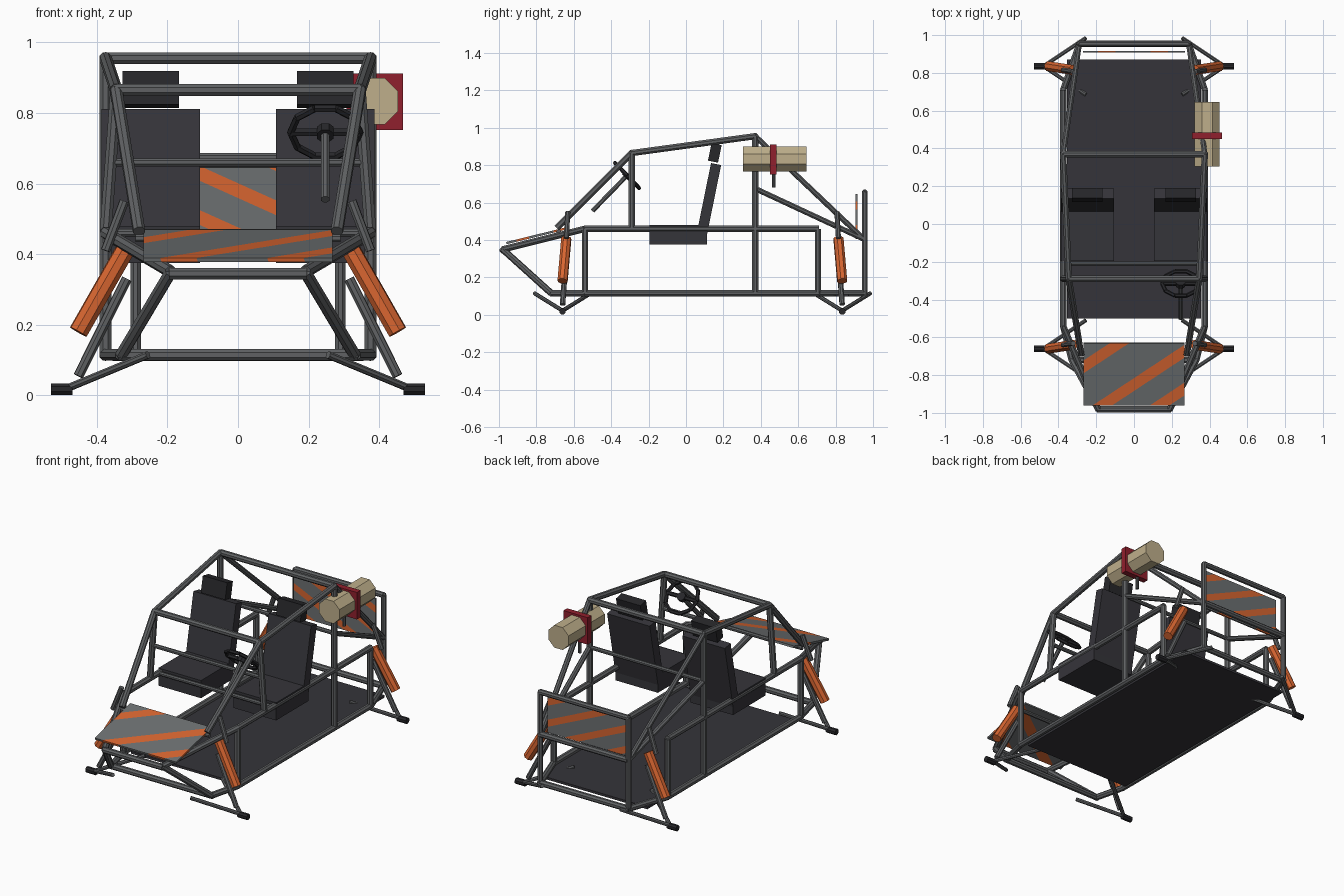
import bpy, bmesh, math
from mathutils import Vector, Matrix

if "Cube" in bpy.data.objects:
    bpy.data.objects.remove(bpy.data.objects["Cube"])


def material(name, r, g, b):
    m = bpy.data.materials.new(name)
    m.diffuse_color = (r, g, b, 1)
    m.use_nodes = True
    m.node_tree.nodes["Principled BSDF"].inputs["Base Color"].default_value = m.diffuse_color
    return m


GREY = material("tube grey", 0.115, 0.12, 0.125)
PANEL = material("panel grey", 0.15, 0.16, 0.165)
ORANGE = material("orange", 0.68, 0.13, 0.03)
SEAT = material("seat charcoal", 0.036, 0.035, 0.042)
FLOOR = material("floor charcoal", 0.035, 0.034, 0.041)
BLACK = material("black", 0.02, 0.02, 0.023)
TAN = material("tan", 0.52, 0.43, 0.26)
RED = material("red", 0.28, 0.014, 0.026)


def finish(name, bm, *mats):
    me = bpy.data.meshes.new(name)
    bmesh.ops.recalc_face_normals(bm, faces=bm.faces)
    bm.to_mesh(me)
    bm.free()
    for m in mats:
        me.materials.append(m)
    ob = bpy.data.objects.new(name, me)
    bpy.context.collection.objects.link(ob)
    return ob


def add_tube(bm, a, b, r, sides=8):
    a, b = Vector(a), Vector(b)
    d = b - a
    mat = Matrix.Translation((a + b) / 2) @ d.to_track_quat('Z', 'Y').to_matrix().to_4x4() \
        @ Matrix.Rotation(math.pi / sides, 4, 'Z')
    bmesh.ops.create_cone(bm, cap_ends=True, segments=sides, radius1=r, radius2=r,
                          depth=d.length, matrix=mat)


def tubes(name, paths, r, mat, mirror=True, sides=8):
    """Straight tubes along each path, optionally copied to the other side."""
    bm = bmesh.new()
    for path in paths:
        for s in ((1, -1) if mirror else (1,)):
            pts = [(s * x, y, z) for x, y, z in path]
            for a, b in zip(pts, pts[1:]):
                add_tube(bm, a, b, r, sides)
            for p in pts[1:-1]:
                bmesh.ops.create_icosphere(bm, subdivisions=1, radius=r,
                                           matrix=Matrix.Translation(p))
    return finish(name, bm, mat)


def box(name, centre, size, mat, tilt=0):
    bm = bmesh.new()
    bmesh.ops.create_cube(bm, size=1, matrix=Matrix.Translation(centre)
                          @ Matrix.Rotation(tilt, 4, 'X') @ Matrix.Diagonal((*size, 1)))
    return finish(name, bm, mat)


def striped_plate(name, centre, size, tilt, normal, bands, half):
    """Plate cut along slanted planes; faces inside a band become orange."""
    bm = bmesh.new()
    bmesh.ops.create_cube(bm, size=1, matrix=Matrix.Translation(centre)
                          @ Matrix.Rotation(tilt, 4, 'X') @ Matrix.Diagonal((*size, 1)))
    n = Vector(normal)
    for c in bands:
        for k in (c - half, c + half):
            geom = bm.verts[:] + bm.edges[:] + bm.faces[:]
            bmesh.ops.bisect_plane(bm, geom=geom, plane_co=n * (k / n.length_squared),
                                   plane_no=n)
    for f in bm.faces:
        s = f.calc_center_median().dot(n)
        f.material_index = int(any(abs(s - c) < half for c in bands))
    return finish(name, bm, PANEL, ORANGE)


R = 0.018
W = 0.375

# Main cage: hoops, roof rails and windscreen posts
tubes("main_hoop", [[(-W, 0.37, 0.115), (-W, 0.37, 0.955), (W, 0.37, 0.955),
                     (W, 0.37, 0.115)]], R, GREY, False)
tubes("front_hoop", [[(-W, -0.29, 0.46), (-0.345, -0.29, 0.865), (0.345, -0.29, 0.865),
                      (W, -0.29, 0.46)]], R, GREY, False)
tubes("roof_rail", [[(W, 0.37, 0.955), (0.345, -0.29, 0.865)]], R, GREY)
tubes("windscreen_post", [[(0.345, -0.29, 0.865), (0.28, -0.69, 0.465)]], R, GREY)

# Side rails and uprights
tubes("lower_rail", [[(0.33, -0.72, 0.115), (W, -0.54, 0.115), (W, 0.71, 0.115),
                      (0.29, 0.95, 0.115)]], R, GREY)
tubes("side_rail", [[(0.19, -0.98, 0.35), (W, -0.54, 0.46), (W, 0.71, 0.46)]], R, GREY)
tubes("side_upright", [[(W, -0.54, 0.46), (W, -0.54, 0.115)],
                       [(W, 0.705, 0.46), (W, 0.705, 0.115)]], R, GREY)
tubes("nose_strut", [[(0.19, -0.98, 0.35), (0.33, -0.72, 0.115)]], R, GREY)
tubes("rear_brace", [[(W, 0.37, 0.955), (0.29, 0.95, 0.405)],
                     [(W, 0.37, 0.675), (0.29, 0.95, 0.405)]], 0.015, GREY)
tubes("rear_hoop", [[(-0.29, 0.955, 0.105), (-0.29, 0.955, 0.655), (0.29, 0.955, 0.655),
                     (0.29, 0.955, 0.105)]], 0.016, GREY, False)

# Cross members
tubes("cross_bar", [[(-x, y, z), (x, y, z)] for x, y, z in (
    (0.195, -0.98, 0.345), (0.34, -0.72, 0.115), (0.3, 0.955, 0.115), (0.29, 0.955, 0.405))],
    R, GREY, False)
tubes("thin_cross_bar", [[(-x, y, z), (x, y, z)] for x, y, z in (
    (0.36, -0.29, 0.66), (W, -0.21, 0.46), (W, 0.37, 0.675), (0.29, -0.68, 0.445))],
    0.012, GREY, False)

# Floor and striped panels
box("floor", (0, 0.185, 0.104), (0.71, 1.37, 0.014), FLOOR)
striped_plate("hood_panel", (0, -0.795, 0.424), (0.535, 0.34, 0.012), math.radians(13.8),
              (-0.66, 1, 0), (-0.58, -0.85, -1.05), 0.034)
striped_plate("rear_panel", (0, 0.912, 0.525), (0.54, 0.01, 0.24), 0,
              (0.45, 0, 1), (0.33, 0.455, 0.58, 0.705), 0.021)

# Seats
for s, side in ((-1, "left"), (1, "right")):
    x = 0.247 * s
    box(side + "_seat_cushion", (x, -0.042, 0.428), (0.28, 0.306, 0.105), SEAT)
    box(side + "_seat_back", (x, 0.122, 0.615), (0.28, 0.055, 0.39), SEAT, math.radians(-11.5))
    box(side + "_headrest", (x, 0.154, 0.866), (0.16, 0.055, 0.096), BLACK, math.radians(-11.5))

# Steering wheel, spokes and column
hub = Vector((0.247, -0.315, 0.745))
axis = Vector((0, 0.72, 0.69)).normalized()
across = Vector((0, 0.69, -0.72)).normalized()
bm = bmesh.new()
ring = [hub + 0.098 * (Vector((1, 0, 0)) * math.cos(t) + across * math.sin(t))
        for t in (math.tau * i / 10 for i in range(10))]
for i, p in enumerate(ring):
    add_tube(bm, p, ring[(i + 1) % 10], 0.011, 6)
for p in (ring[0], ring[5]):
    add_tube(bm, hub, p, 0.012, 6)
add_tube(bm, hub - axis * 0.015, hub + axis * 0.012, 0.026)
finish("steering_wheel", bm, BLACK)
tubes("steering_column", [[hub, (0.247, -0.5, 0.555)]], 0.013, GREY, False)

# Suspension at each end: arms, stub axles, dampers and towers
for y, lean, end in ((-0.66, 0.02, "front"), (0.835, -0.02, "rear")):
    tubes(end + "_lower_arm", [[(0.255, y - 0.15, 0.115), (0.48, y, 0.022)],
                               [(0.255, y + 0.15, 0.115), (0.48, y, 0.022)]], 0.011, GREY)
    tubes(end + "_stub_axle", [[(0.468, y, 0.018), (0.53, y, 0.018)]], R, BLACK)
    tubes(end + "_spring", [[(0.322, y + lean, 0.408), (0.452, y, 0.18)]], 0.028, ORANGE)
    tubes(end + "_damper_rod", [[(0.315, y + lean, 0.33), (0.452, y, 0.055)]], 0.015, GREY)
    tubes(end + "_damper_tower", [[(0.322, y + 1.4 * lean, 0.55), (0.375, y + lean, 0.41)]],
          0.014, GREY)

# Side canister with clamp and stem
tubes("canister", [[(0.387, 0.305, 0.833), (0.387, 0.645, 0.833)]], 0.072, TAN, False)
box("canister_clamp", (0.387, 0.467, 0.831), (0.16, 0.035, 0.16), RED)
tubes("canister_stem", [[(0.37, 0.468, 0.68), (0.37, 0.468, 0.76)]], 0.01, GREY, False)
